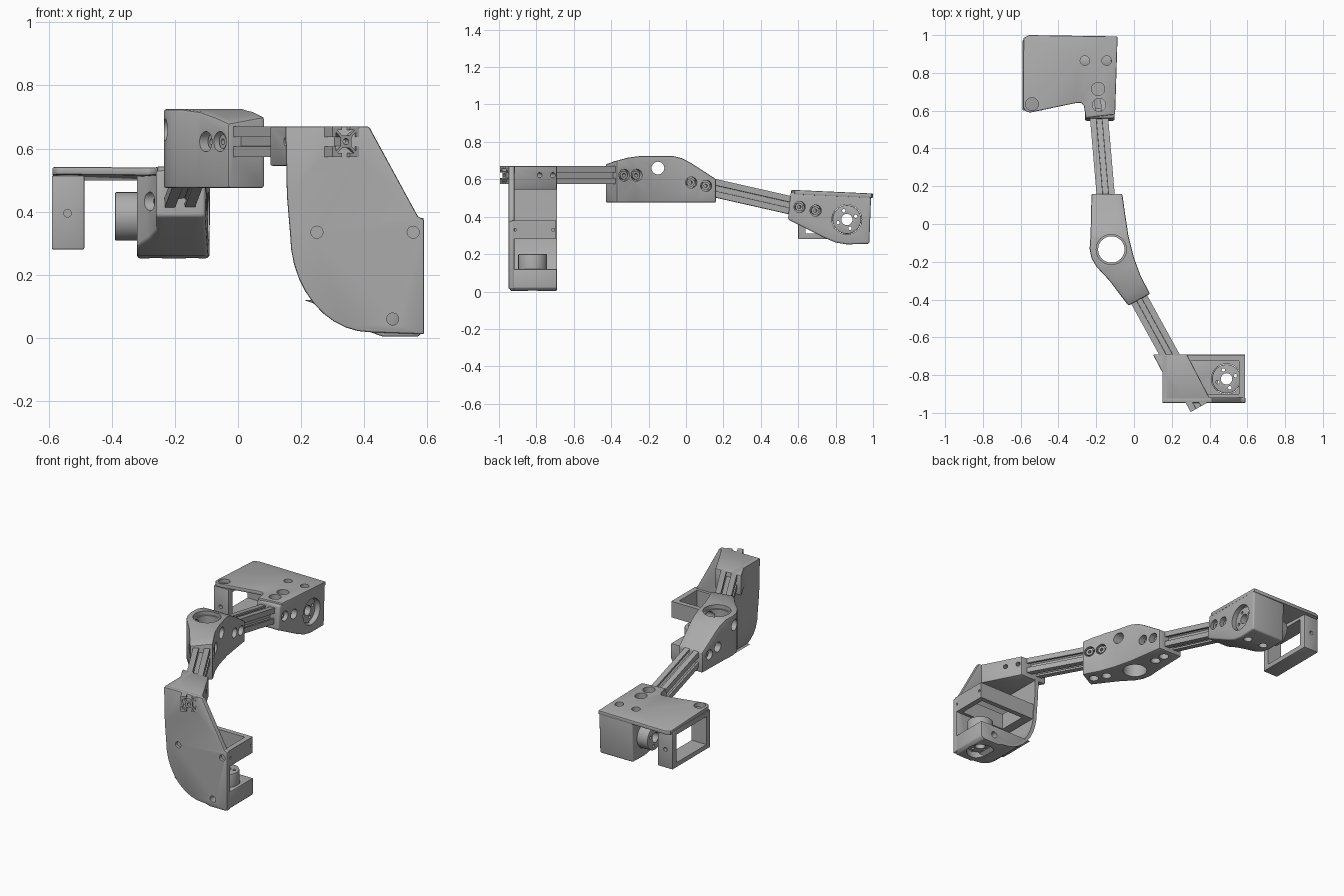
import bpy, bmesh, math
from mathutils import Vector, Matrix

cube = bpy.data.objects.get("Cube")
if cube:
    bpy.data.objects.remove(cube)

grey = bpy.data.materials.new("plain_grey")
grey.use_nodes = True
COLOUR = (0.41, 0.41, 0.41, 1)
grey.diffuse_color = COLOUR
grey.node_tree.nodes["Principled BSDF"].inputs["Base Color"].default_value = COLOUR
parts = []


def finish(name, bm, keep=True):
    bmesh.ops.recalc_face_normals(bm, faces=bm.faces)
    mesh = bpy.data.meshes.new(name)
    bm.to_mesh(mesh)
    bm.free()
    mesh.materials.append(grey)
    obj = bpy.data.objects.new(name, mesh)
    bpy.context.collection.objects.link(obj)
    if keep:
        parts.append(obj)
    return obj


def bake(obj):
    """Turn the modifiers of an object into real mesh."""
    deps = bpy.context.evaluated_depsgraph_get()
    mesh = bpy.data.meshes.new_from_object(obj.evaluated_get(deps))
    obj.modifiers.clear()
    obj.data = mesh


def combine(obj, other, operation='DIFFERENCE'):
    mod = obj.modifiers.new("combine", 'BOOLEAN')
    mod.operation, mod.solver, mod.object = operation, 'EXACT', other
    bake(obj)
    bpy.data.objects.remove(other)


def round_edges(obj, width, segments=3):
    mod = obj.modifiers.new("round", 'BEVEL')
    mod.width, mod.segments = width, segments
    mod.limit_method, mod.angle_limit = 'ANGLE', math.radians(40)
    bake(obj)


def prism(name, pts, plane, lo, hi, keep=True):
    """Extrude a 2D outline lying in the xy, xz or yz plane."""
    place = {'xy': lambda a, b, c: (a, b, c),
             'xz': lambda a, b, c: (a, c, b),
             'yz': lambda a, b, c: (c, a, b)}[plane]
    bm = bmesh.new()
    face = bm.faces.new([bm.verts.new(place(a, b, lo)) for a, b in pts])
    ext = bmesh.ops.extrude_face_region(bm, geom=[face])
    move = Vector(place(0, 0, hi - lo))
    bmesh.ops.translate(bm, vec=move, verts=[v for v in ext['geom'] if isinstance(v, bmesh.types.BMVert)])
    return finish(name, bm, keep)


def rect(x0, x1, y0, y1):
    return [(x0, y0), (x1, y0), (x1, y1), (x0, y1)]


def cylinder(name, centre, axis, radius, length, keep=True):
    bm = bmesh.new()
    turn = Vector(axis).to_track_quat('Z', 'Y').to_matrix().to_4x4()
    bmesh.ops.create_cone(bm, cap_ends=True, segments=32, radius1=radius, radius2=radius,
                          depth=length, matrix=Matrix.Translation(centre) @ turn)
    return finish(name, bm, keep)


def drill(obj, centre, axis, radius, length):
    combine(obj, cylinder("drill", centre, axis, radius, length, False))


class Beam:
    """A slotted bar between two points, with matching pocket cutters."""
    half = 0.048

    def __init__(self, start, end):
        self.start, self.end = Vector(start), Vector(end)
        self.d = (self.end - self.start).normalized()
        self.side = self.d.cross(Vector((0, 0, 1))).normalized()
        self.up = self.side.cross(self.d)

    def sweep(self, name, pts, keep=True):
        obj = prism(name, pts, 'xy', 0, (self.end - self.start).length, keep)
        frame = Matrix((self.side, self.up, self.d)).transposed().to_4x4()
        obj.data.transform(Matrix.Translation(self.start) @ frame)
        return obj

    def build(self, name):
        h = self.half
        quarter = [(h, -.015), (.036, -.015), (.036, -.03), (.02, -.014), (.02, .014),
                   (.036, .03), (.036, .015), (h, .015), (h, h)]
        pts = []
        for k in range(4):
            for x, y in quarter:
                for _ in range(k):
                    x, y = -y, x
                pts.append((x, y))
        obj = self.sweep(name, pts)
        for p in (self.start, self.end):
            drill(obj, p, self.d, .01, .06)

    def pocket(self, obj, below, above):
        w = self.half + .002
        combine(obj, self.sweep("pocket", rect(-w, w, -w - below, w + above), False))

    def at(self, y):
        return self.start + self.d * ((y - self.start.y) / self.d.y)

    def bolt(self, obj, y, radius, length, screw=True):
        drill(obj, self.at(y), self.side, radius, .5)
        if screw:
            pin = cylinder("clamp_screw", self.at(y), self.side, radius * .7, length)
            drill(pin, self.at(y), self.side, radius * .3, length * 2)


def motor(name, centre, axis, length):
    hub = cylinder(name, centre, axis, .077, length)
    round_edges(hub, .005, 2)
    drill(hub, centre, axis, .03, 1)
    turn = Vector(axis).to_track_quat('Z', 'Y')
    for k in range(4):
        a = math.radians(20 + 90 * k)
        drill(hub, Vector(centre) + turn @ Vector((.05 * math.cos(a), .05 * math.sin(a), 0)), axis, .009, 1)


X, Y, Z = (1, 0, 0), (0, 1, 0), (0, 0, 1)

# Two slotted beams
front = Beam((.342, -.972, .622), (-.058, -.245, .622))
back = Beam((-.135, -.02, .592), (-.204, .785, .41))
front.build("front_beam")
back.build("back_beam")

# Front bracket: plate with rounded corner
arc = [(.42 - .255 * math.cos(a), .33 - .312 * math.sin(a))
       for a in [math.radians(9 * k) for k in range(11)]]
left_edge = [(.15, .67), (.155, .45)] + arc
plate = prism("front_plate", left_edge + [(.59, .012), (.59, .375), (.57, .385), (.415, .67)], 'xz', -.948, -.918)
round_edges(plate, .006, 2)
for x, z in ((.25, .335), (.555, .335), (.49, .06)):
    drill(plate, (x, -.93, z), Y, .019, .1)
front.pocket(plate, 0, .2)

# Curved side wall follows the plate edge
inner = [(x + .024, max(z, .036)) for x, z in left_edge]
wall = prism("curved_wall", left_edge + inner[::-1], 'xz', -.93, -.69)
front.pocket(wall, 0, .2)

# Clamp around the front beam
clamp = prism("front_clamp", [(.10, -.69), (.28, -.69), (.41, -.94), (.17, -.945), (.15, -.785)], 'xy', .545, .67)
round_edges(clamp, .006, 2)
front.pocket(clamp, 0, .2)
for y in (-.75, -.82):
    front.bolt(clamp, y, .014, .1, False)

# Motor shelf and motor at the bottom
low_arc = [p for p in arc if p[1] < .11]
shelf = prism("motor_shelf", low_arc + [(.46, .004), (.57, .004), (.588, .02), (.588, .12), (.21, .12)], 'xz', -.94, -.69)
round_edges(shelf, .006, 2)
drill(shelf, (.49, -.82, .06), Z, .08, .5)
drill(shelf, (.49, -.82, .06), Y, .02, .5)
motor("front_motor", (.49, -.82, .12), Z, .16)

# Open frame above the motor
frame = prism("front_frame", rect(.18, .588, -.93, -.695), 'xy', .28, .38)
combine(frame, prism("window", rect(.25, .555, -.9, -.725), 'xy', .2, .5, False))
for y in (-.90, -.725):
    drill(frame, (.588, y + (.015 if y > -.8 else -.015), .33), X, .008, .04)

# Middle housing: plan outline trimmed by a side profile
housing = prism("middle_housing", [(-.225, .16), (-.062, .16), (-.048, .06), (-.03, -.06), (.0, -.18), (.035, -.275),
                                   (.085, -.37), (-.03, -.432), (-.13, -.30), (-.20, -.225), (-.225, -.18),
                                   (-.235, -.13), (-.23, -.06)], 'xy', .475, .74)
combine(housing, prism("side_profile", [(-.5, .4), (-.5, .655), (-.38, .697), (-.31, .716), (-.24, .725), (-.07, .725),
                                        (-.02, .712), (.03, .685), (.2, .575), (.2, .4)], 'yz', -.5, .5, False), 'INTERSECT')
round_edges(housing, .008, 2)
front.pocket(housing, 0, .3)
back.pocket(housing, 0, .3)
drill(housing, (-.12, -.135, .6), Z, .07, .5)
drill(housing, (-.12, -.135, .73), Z, .08, .06)
drill(housing, (-.12, -.15, .66), X, .034, .6)
for y in (-.297, -.362):
    front.bolt(housing, y, .032, .125)
for y in (.02, .1):
    back.bolt(housing, y, .03, .125)
for beam, y in ((front, -.29), (front, -.36), (back, .03), (back, .1)):
    p = beam.at(y)
    drill(housing, (p.x, p.y, .475), Z, .028, .12)

# End housing: side profile trimmed by a plan outline
end_box = prism("end_housing", [(.545, .385), (.56, .532), (.99, .518), (.98, .255), (.86, .252), (.80, .262), (.74, .287)],
                'yz', -.34, -.05)
combine(end_box, prism("plan", [(-.26, .5), (-.26, .64), (-.285, .69), (-.32, .74), (-.32, 1.05), (-.087, 1.05),
                                (-.105, .5)], 'xy', .1, .8, False), 'INTERSECT')
round_edges(end_box, .01, 3)
back.pocket(end_box, .3, 0)
drill(end_box, (-.2, .86, .385), X, .08, .6)
for y in (.6, .685):
    back.bolt(end_box, y, .03, .14)
motor("end_motor", (-.255, .86, .385), X, .27)

# Top plate, tilted slightly
top = prism("top_plate", [(-.588, .62), (-.585, .985), (-.555, 1.0), (-.087, .993), (-.1, .58), (-.255, .562),
                          (-.265, .625), (-.28, .642), (-.31, .64), (-.55, .59), (-.575, .598)], 'xy', .508, .533)
round_edges(top, .006, 2)
for v in top.data.vertices:
    v.co.z -= (v.co.y - .8) * .045
holes = [(-.26, .865, .025), (-.145, .865, .025), (-.19, .715, .035), (-.185, .63, .035), (-.54, .635, .034)]
for x, y, r in holes:
    drill(top, (x, y, .53), Z, r, .2)
for x, y, r in holes[:2]:
    drill(end_box, (x, y, .4), Z, r, .6)
for x, y, r in holes[2:4]:
    drill(end_box, (x, y, .53), Z, r, .1)

# Open frame hanging below the plate
hanger = prism("end_frame", rect(.6, .975, .28, .515), 'yz', -.59, -.487)
round_edges(hanger, .005, 2)
combine(hanger, prism("window", rect(.64, .935, .31, .485), 'yz', -.7, -.4, False))
for y in (.6, .975):
    drill(hanger, (-.54, y, .395), Y, .012, .04)

# Smooth shading with sharp edges kept
for obj in bpy.context.view_layer.objects:
    obj.select_set(obj in parts)
bpy.context.view_layer.objects.active = parts[0]
bpy.ops.object.shade_smooth_by_angle(angle=math.radians(30))
